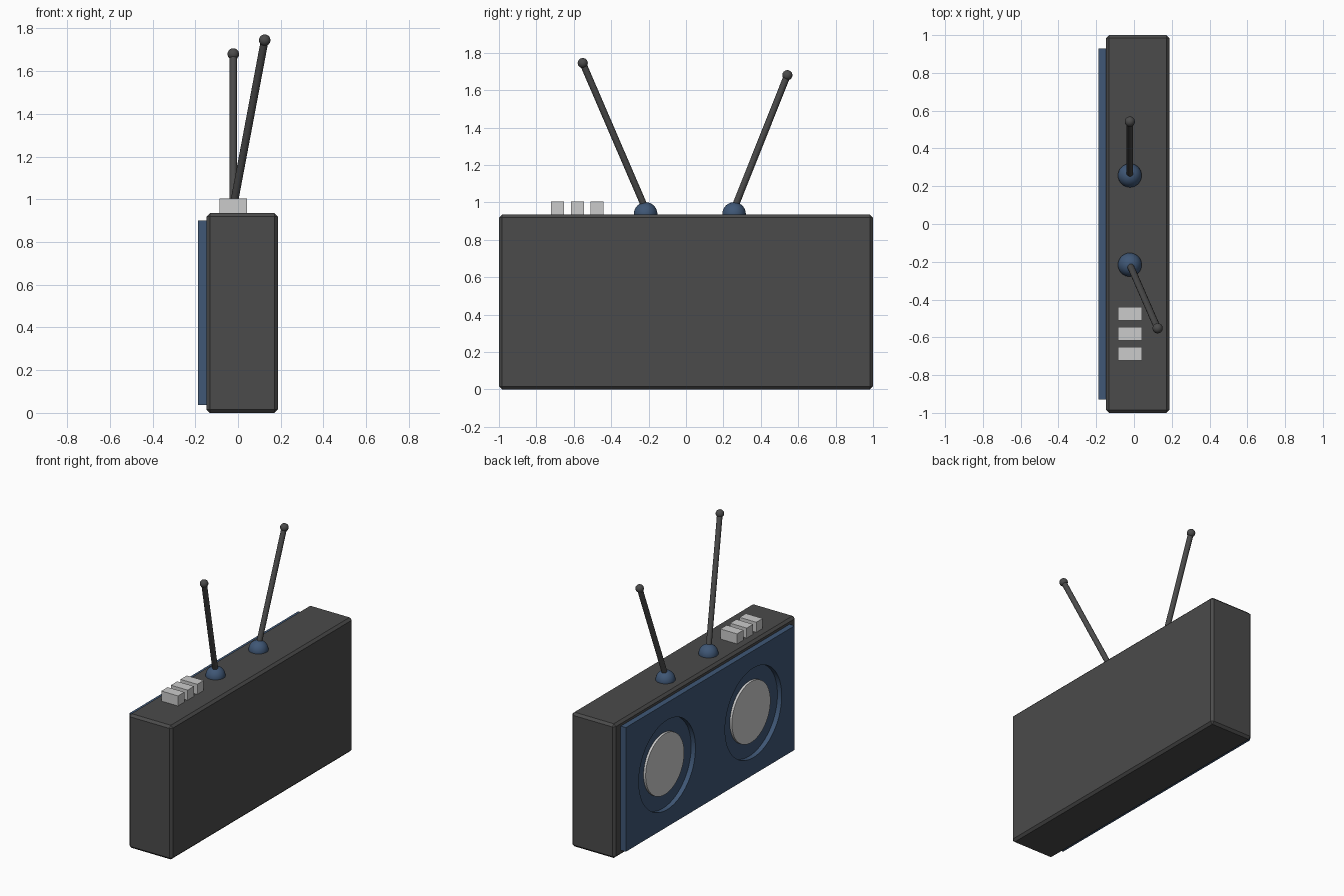
import bpy
from math import radians
from mathutils import Vector

if "Cube" in bpy.data.objects:
    bpy.data.objects.remove(bpy.data.objects["Cube"])


def material(name, rgb):
    m = bpy.data.materials.new(name)
    m.diffuse_color = (*rgb, 1)
    m.use_nodes = True
    m.node_tree.nodes["Principled BSDF"].inputs["Base Color"].default_value = m.diffuse_color
    return m


DARK = material("charcoal", (0.07, 0.07, 0.07))
BLUE = material("navy", (0.05, 0.095, 0.18))


def finish(name, mat=None, smooth=False):
    o = bpy.context.object
    o.name = name
    if mat:
        o.data.materials.append(mat)
    if smooth:
        bpy.ops.object.shade_smooth_by_angle(angle=radians(35))
    return o


def box(name, lo, hi, mat=None, bevel=0):
    lo, hi = Vector(lo), Vector(hi)
    bpy.ops.mesh.primitive_cube_add(size=1, location=(lo + hi) / 2)
    o = finish(name, mat)
    o.scale = hi - lo
    bpy.ops.object.transform_apply(location=False, rotation=False, scale=True)
    if bevel:
        b = o.modifiers.new("bevel", 'BEVEL')
        b.width = bevel
        b.segments = 1
    return o


def rod(name, a, b, r, mat=None, sides=32):
    a, b = Vector(a), Vector(b)
    bpy.ops.mesh.primitive_cylinder_add(vertices=sides, radius=r, depth=(b - a).length,
                                        location=(a + b) / 2)
    bpy.context.object.rotation_euler = (b - a).to_track_quat('Z', 'Y').to_euler()
    return finish(name, mat, True)


def ball(name, loc, r, mat):
    bpy.ops.mesh.primitive_uv_sphere_add(segments=32, ring_count=16, radius=r, location=loc)
    return finish(name, mat, True)


# Case and speaker panel
box("case", (-0.148, -1, 0), (0.187, 1, 0.935), DARK, 0.016)
panel = box("speaker_panel", (-0.187, -0.93, 0.037), (-0.14, 0.93, 0.902), BLUE)

# Round recesses with speaker discs
for side, y in (("left", 0.475), ("right", -0.475)):
    z = 0.469
    cutter = rod(side + "_recess_cutter", (-0.25, y, z), (-0.154, y, z), 0.312, BLUE, 64)
    cutter.hide_render = True
    cutter.hide_set(True)
    cut = panel.modifiers.new("recess", 'BOOLEAN')
    cut.operation = 'DIFFERENCE'
    cut.solver = 'EXACT'
    cut.object = cutter
    rod(side + "_speaker_disc", (-0.15, y, z), (-0.17, y, z), 0.212, None, 64)

# Push buttons
for i in range(3):
    y = -0.475 - 0.106 * i
    box(f"button_{i + 1}", (-0.086, y - 0.035, 0.92), (0.043, y + 0.035, 1.005))

# Aerials on ball joints
for side, y, tip in (("left", 0.257, (-0.022, 0.542, 1.68)),
                     ("right", -0.216, (0.125, -0.552, 1.745))):
    ball(side + "_aerial_joint", (-0.022, y, 0.938), 0.063, BLUE)
    rod(side + "_aerial", (-0.022, y, 0.965), tip, 0.018, DARK, 24)
    ball(side + "_aerial_tip", tip, 0.027, DARK)
